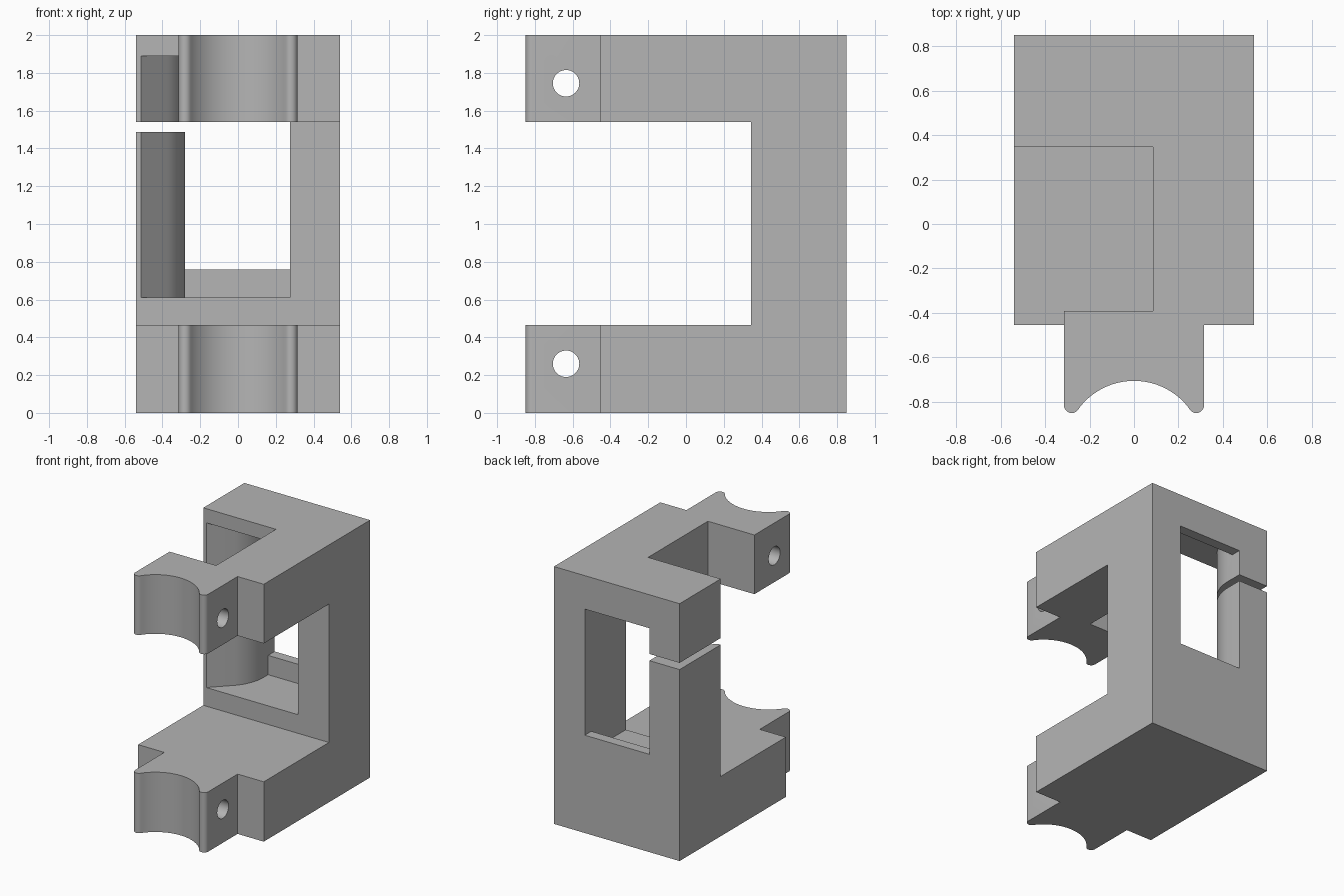
import bpy, bmesh
from math import cos, sin, radians
from mathutils import Matrix

if "Cube" in bpy.data.objects:
    bpy.data.objects.remove(bpy.data.objects["Cube"])

grey = bpy.data.materials.new("plain grey")
grey.use_nodes = True
grey.diffuse_color = (0.46, 0.46, 0.46, 1)
grey.node_tree.nodes["Principled BSDF"].inputs["Base Color"].default_value = grey.diffuse_color


def arc(cx, cy, r, start, end, n):
    angles = [radians(start + (end - start) * i / n) for i in range(n + 1)]
    return [(cx + r * cos(a), cy + r * sin(a)) for a in angles]


def link(name, bm):
    bmesh.ops.recalc_face_normals(bm, faces=bm.faces)
    mesh = bpy.data.meshes.new(name)
    bm.to_mesh(mesh)
    bm.free()
    obj = bpy.data.objects.new(name, mesh)
    mesh.materials.append(grey)
    bpy.context.collection.objects.link(obj)
    return obj


def prism(name, outline, z0, z1):
    bm = bmesh.new()
    base = bm.faces.new([bm.verts.new((x, y, z0)) for x, y in outline])
    top = bmesh.ops.extrude_face_region(bm, geom=[base])["geom"]
    for v in top:
        if isinstance(v, bmesh.types.BMVert):
            v.co.z = z1
    return link(name, bm)


def box(name, x0, x1, y0, y1, z0, z1):
    return prism(name, [(x0, y0), (x1, y0), (x1, y1), (x0, y1)], z0, z1)


def rod(name, y, z, r):
    bm = bmesh.new()
    bmesh.ops.create_cone(bm, cap_ends=True, segments=40, radius1=r, radius2=r, depth=2,
                          matrix=Matrix.Translation((0, y, z)) @ Matrix.Rotation(radians(90), 4, "Y"))
    return link(name, bm)


def cut(target, cutter):
    cutter.hide_render = True
    mod = target.modifiers.new("cut", "BOOLEAN")
    mod.operation, mod.solver, mod.object = "DIFFERENCE", "EXACT", cutter
    bpy.context.view_layer.objects.active = target
    bpy.ops.object.modifier_apply(modifier=mod.name)
    bpy.data.objects.remove(cutter)


W, FRONT, BACK, WALL, PRONG = 0.54, -0.455, 0.85, 0.345, 0.315

# Block outline: body, narrower prong, rounded tips and concave cradle
tip = arc(0.28, -0.815, 0.035, 0, -144.5, 8)
half = [(W, BACK), (W, FRONT), (PRONG, FRONT)] + tip
cradle = arc(0, -1.015, 0.31, 35.5, 144.5, 32)[1:-1]
outline = half + cradle + [(-x, y) for x, y in reversed(half)]
bracket = prism("bracket", outline, 0, 2)

# Gap between the upper and lower arms
cut(bracket, box("arm_gap", -1, 1, -1, WALL, 0.465, 1.54))

# Side opening of the upper arm, removing its outer front corner too
cut(bracket, prism("upper_arm_opening",
                   [(-1, WALL), (0.085, WALL), (0.085, -0.39), (-PRONG, -0.39),
                    (-PRONG, FRONT), (-1, -0.6)], 1.5, 2.5))

# Pocket in the back wall with a slanted, rounded side
side = arc(-0.61, 0.717, 0.33, 0, -45, 12)
cut(bracket, prism("wall_pocket",
                   [(0.275, 0.344), (0.275, 0.77), (-0.28, 0.77)] + side
                   + [(-0.515, 0.344)], 0.61, 1.89))

# Window through the rear lip, and slot to the outer side
cut(bracket, box("rear_window", -0.28, 0.275, 0.7, 1, 0.76, 1.74))
cut(bracket, box("side_slot", -1, -0.2, 0.3, 1, 1.488, 1.54))

# Cross holes in the prongs
for z in (0.26, 1.745):
    cut(bracket, rod("pin_hole", -0.635, z, 0.07))

bpy.ops.object.select_all(action="DESELECT")
bracket.select_set(True)
bpy.context.view_layer.objects.active = bracket
bpy.ops.object.shade_smooth_by_angle(angle=radians(30))
